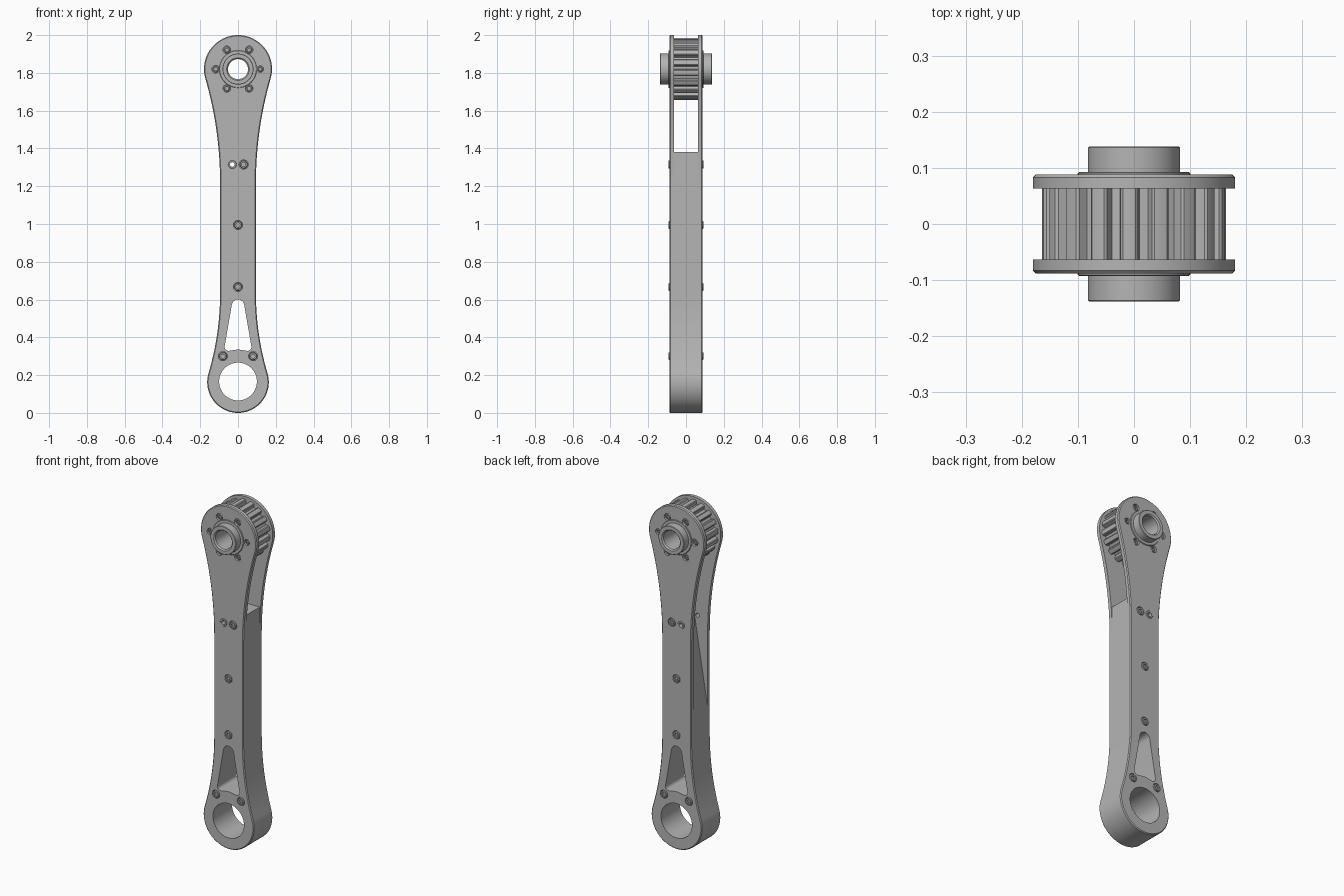
import bpy, bmesh
from math import sin, cos, pi, atan2, radians

old = bpy.data.objects.get("Cube")
if old:
    bpy.data.objects.remove(old, do_unlink=True)

steel = bpy.data.materials.new("plain grey metal")
steel.use_nodes = True
GREY = (0.46, 0.46, 0.46, 1)
steel.diffuse_color = GREY
steel.node_tree.nodes["Principled BSDF"].inputs["Base Color"].default_value = GREY

WAIST, TOP_Z, LOW_Z = 0.095, 1.82, 0.163
INNER, OUTER = 0.063, 0.088


def finish(name, bm):
    bmesh.ops.recalc_face_normals(bm, faces=bm.faces[:])
    mesh = bpy.data.meshes.new(name)
    bm.to_mesh(mesh)
    bm.free()
    mesh.materials.append(steel)
    ob = bpy.data.objects.new(name, mesh)
    bpy.context.collection.objects.link(ob)
    return ob


def activate(ob):
    bpy.ops.object.select_all(action='DESELECT')
    ob.select_set(True)
    bpy.context.view_layer.objects.active = ob


def smooth(ob):
    activate(ob)
    bpy.ops.object.shade_smooth_by_angle(angle=radians(25))


def bridge(bm, a, b):
    for i in range(len(a)):
        j = (i + 1) % len(a)
        bm.faces.new((a[i], a[j], b[j], b[i]))


def prism(name, *stacks):
    """Each stack is a list of (y, outline) layers, capped at both ends."""
    bm = bmesh.new()
    for layers in stacks:
        rings = [[bm.verts.new((x, y, z)) for x, z in pts] for y, pts in layers]
        for a, b in zip(rings, rings[1:]):
            bridge(bm, a, b)
        bm.faces.new(rings[0])
        bm.faces.new(rings[-1])
    return finish(name, bm)


def lathe(name, profile, x, z, n=48, hexed=(), closed=False):
    """Turn (radius, y) points around the y direction; hexed rings are six-sided."""
    bm = bmesh.new()
    rings = []
    for k, (r, y) in enumerate(profile):
        ring = []
        for i in range(n):
            a = 2 * pi * i / n
            f = cos(pi / 6) / cos(a % (pi / 3) - pi / 6) if k in hexed else 1
            ring.append(bm.verts.new((x + r * f * cos(a), y, z + r * f * sin(a))))
        rings.append(ring)
    for a, b in zip(rings, rings[1:]):
        bridge(bm, a, b)
    if closed:
        bridge(bm, rings[-1], rings[0])
    else:
        bm.faces.new(rings[0])
        bm.faces.new(rings[-1])
    ob = finish(name, bm)
    smooth(ob)
    return ob


def arc(x, z, r, a0, a1, n):
    return [(x + r * cos(a0 + (a1 - a0) * i / n), z + r * sin(a0 + (a1 - a0) * i / n))
            for i in range(n + 1)]


def circle(x, z, r, n=48):
    return arc(x, z, r, 0, 2 * pi, n)[:-1]


def flank(cz, r, dz, up, m):
    """Right half of an eye end blending into the straight waist, shrunk by m."""
    rf = (WAIST ** 2 + dz ** 2 - r ** 2) / (2 * (r - WAIST))
    t = atan2(dz, WAIST + rf)
    pts = arc(0, 0, r - m, -pi / 2, t, 32)
    pts += arc(WAIST + rf, dz, rf + m, pi + t, pi, 18)[1:]
    return [(x, cz + up * z) for x, z in pts]


def low_flank(m=0):
    return flank(LOW_Z, 0.163, 0.47, 1, m)


def outline(m=0):
    right = low_flank(m) + flank(TOP_Z, 0.18, 0.6, -1, m)[::-1]
    return right + [(-x, z) for x, z in right[-2:0:-1]]


def cut(ob, *cutters):
    activate(ob)
    for c in cutters:
        mod = ob.modifiers.new("cut", 'BOOLEAN')
        mod.operation, mod.solver, mod.object = 'DIFFERENCE', 'EXACT', c
        bpy.ops.object.modifier_apply(modifier=mod.name)


# Cutters shared by plates, core and pulley
corner = arc(-0.05, 0.349, 0.021, radians(170), radians(268), 8)
window = arc(0, 0.568, 0.033, radians(8), radians(172), 14) + corner + [(0, 0.336)]
window += [(-x, z) for x, z in corner[::-1]]
eye_z = LOW_Z + 0.003
openings = prism("opening_cutter", [(-0.2, window), (0.2, window)],
                 *[[(-0.2, circle(0, eye_z, 0.1, 64)), (0.2, circle(0, eye_z, 0.1, 64))]])
bore = prism("bore_cutter", [(-0.2, circle(0, TOP_Z, 0.07)), (0.2, circle(0, TOP_Z, 0.07))])
THROUGH = (-0.03, 1.315)
pin = prism("pin_cutter", [(-0.2, circle(*THROUGH, 0.012)), (0.2, circle(*THROUGH, 0.012))])

# Screw positions: x, z, head radius, head height
screws = [(0, 0.667, 0.021, 0.092), (0, 0.995, 0.021, 0.092), (0.03, 1.315, 0.021, 0.092)]
screws += [(s * 0.08, 0.3, 0.021, 0.092) for s in (-1, 1)]
for i in range(6):
    a = i * pi / 3
    screws.append((0.118 * cos(a), TOP_Z + 0.118 * sin(a), 0.014 if i == 0 else 0.017, 0.083))

# Side plates with chamfered outer rim and screw recesses
for side, word in ((-1, "front"), (1, "back")):
    plate = prism(word + "_plate", [(side * INNER, outline()), (side * (OUTER - 0.005), outline()),
                                    (side * OUTER, outline(0.005))])
    recess = prism("recess_cutter", *[[(side * 0.074, circle(x, z, r + 0.003, 24)),
                                       (side * 0.1, circle(x, z, r + 0.003, 24))]
                                      for x, z, r, h in screws])
    cut(plate, openings, bore, pin, recess)
    smooth(plate)
    bpy.data.objects.remove(recess, do_unlink=True)

    # Socket-head screws
    for i, (x, z, r, h) in enumerate(screws):
        head = [(r, 0.07), (r, h - 0.003), (r - 0.003, h), (r * 0.55, h), (r * 0.55, h - 0.01)]
        lathe(f"{word}_screw_{i + 1}", [(q, side * y) for q, y in head], x, z, 24, hexed=(3, 4))
    # Open ring around the through hole
    ring = [(0.012, 0.08), (0.022, 0.08), (0.022, 0.09), (0.02, 0.092), (0.012, 0.092)]
    lathe(word + "_eyelet", [(q, side * y) for q, y in ring], *THROUGH, 24, closed=True)

# Core between the plates, with a slanted upper end
right = low_flank()
core_pts = right + [(WAIST, 1.38), (0, 1.38), (-WAIST, 0.8)] + [(-x, z) for x, z in right[:0:-1]]
core = prism("core", [(-INNER, core_pts), (INNER, core_pts)])
cut(core, openings)
smooth(core)

# Toothed pulley
TEETH = 18
gear = []
for i in range(TEETH):
    mid = pi / 2 + radians(3) + 2 * pi * i / TEETH
    for off, r in ((-7, 0.143), (-5.5, 0.16), (-4, 0.164), (0, 0.165), (4, 0.164), (5.5, 0.16), (7, 0.143)):
        a = mid + radians(off)
        gear.append((r * cos(a), TOP_Z + r * sin(a)))
pulley = prism("toothed_pulley", [(-INNER, gear), (INNER, gear)])
cut(pulley, bore)
smooth(pulley)

# Hollow hub with a collar on each side
half = [(0.099, 0.085), (0.099, 0.091), (0.097, 0.093), (0.082, 0.093),
        (0.082, 0.136), (0.08, 0.138), (0.06, 0.138), (0.053, 0.131)]
hub = half + [(r, -y) for r, y in half[::-1]]
for name, sign in (("front_collar", -1), ("back_collar", 1)):
    lathe(name, [(r, sign * y) for r, y in half[:4]] + [(0.082, sign * 0.085)], 0, TOP_Z, 64, closed=True)
tube = half[4:]
lathe("hub_tube", tube + [(r, -y) for r, y in tube[::-1]], 0, TOP_Z, 64, closed=True)

for c in (openings, bore, pin):
    bpy.data.objects.remove(c, do_unlink=True)
